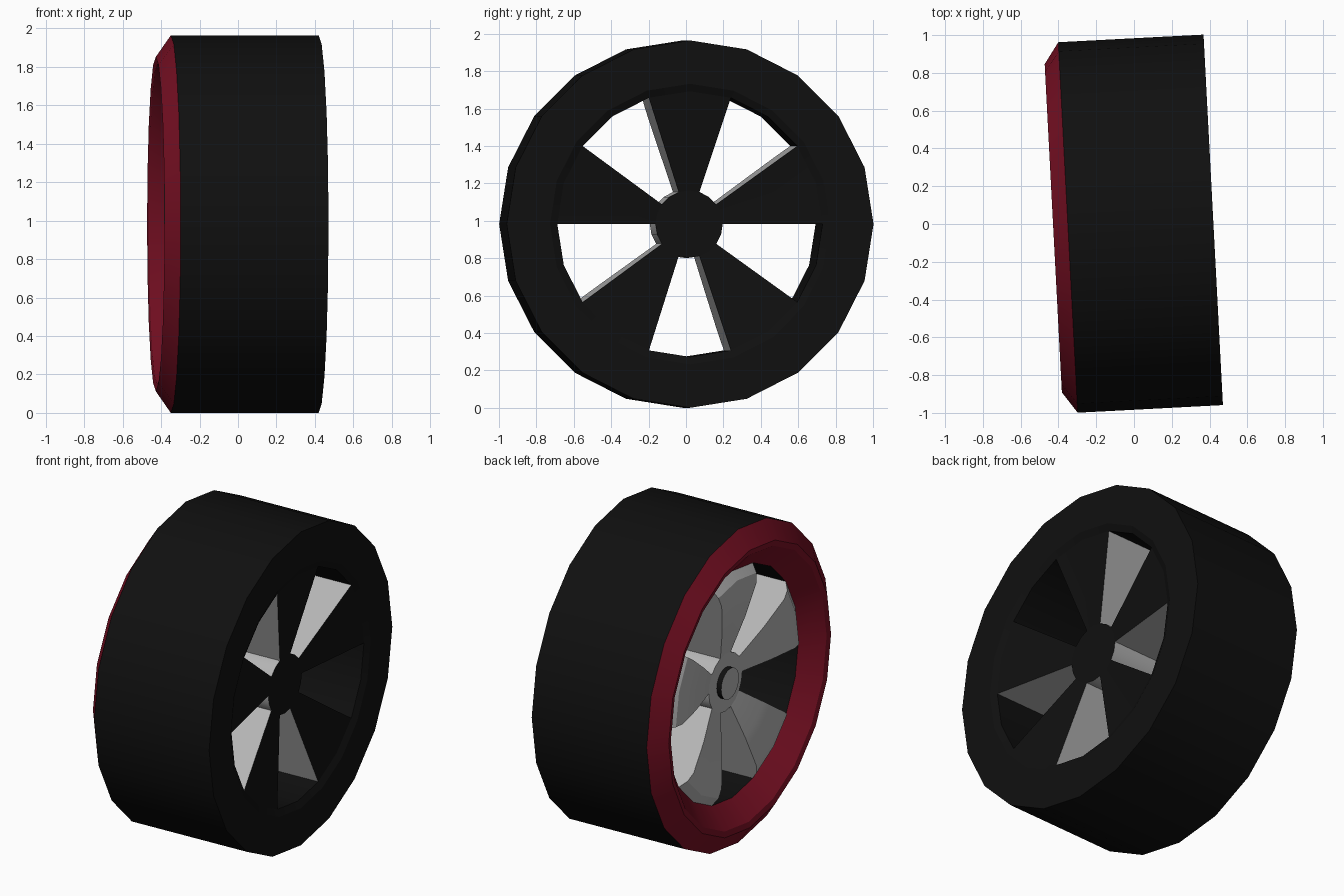
import bpy, bmesh, math
from mathutils import Matrix

if "Cube" in bpy.data.objects:
    bpy.data.objects.remove(bpy.data.objects["Cube"])

SIDES = 20
PLACE = Matrix.Translation((0, 0, 0.982)) @ Matrix.Rotation(math.radians(3), 4, 'Z')


def material(name, rgb):
    m = bpy.data.materials.new(name)
    m.diffuse_color = (*rgb, 1)
    m.use_nodes = True
    m.node_tree.nodes["Principled BSDF"].inputs["Base Color"].default_value = m.diffuse_color
    return m


BLACK = material("rubber_black", (0.005, 0.005, 0.005))
RED = material("dark_red", (0.19, 0.005, 0.017))
GREY = material("metal_grey", (0.46, 0.46, 0.46))
MATS = [BLACK, RED, GREY]


def finish(bm, name):
    bmesh.ops.recalc_face_normals(bm, faces=bm.faces)
    bm.transform(PLACE)
    me = bpy.data.meshes.new(name)
    bm.to_mesh(me)
    bm.free()
    for m in MATS:
        me.materials.append(m)
    ob = bpy.data.objects.new(name, me)
    bpy.context.collection.objects.link(ob)
    bpy.ops.object.select_all(action='DESELECT')
    ob.select_set(True)
    bpy.context.view_layer.objects.active = ob
    bpy.ops.object.shade_smooth_by_angle(angle=math.radians(25))
    return ob


def sweep(name, profile, mats, angles, full):
    """Turn a closed (radius, axial) profile about the x axis."""
    bm = bmesh.new()
    rings = []
    for d in angles:
        a = math.radians(d)
        rings.append([bm.verts.new((u, r * math.cos(a), r * math.sin(a)))
                      for r, u in profile])
    n = len(profile)
    for i in range(len(rings) - (0 if full else 1)):
        p, q = rings[i], rings[(i + 1) % len(rings)]
        for k in range(n):
            j = (k + 1) % n
            bm.faces.new((p[k], p[j], q[j], q[k])).material_index = mats[k]
    if not full:
        for ring in (rings[0], rings[-1]):
            bm.faces.new(ring).material_index = 2
    return finish(bm, name)


def disc(name, radius, u_front, u_back, front, side, back):
    """Short cylinder along the axle with a colour for each side."""
    bm = bmesh.new()
    ends = [[bm.verts.new((u, radius * math.cos(t * math.tau / SIDES),
                           radius * math.sin(t * math.tau / SIDES)))
             for t in range(SIDES)] for u in (u_front, u_back)]
    bm.faces.new(ends[0]).material_index = front
    bm.faces.new(ends[1]).material_index = back
    for i in range(SIDES):
        j = (i + 1) % SIDES
        bm.faces.new((ends[0][i], ends[0][j], ends[1][j], ends[1][i])).material_index = side
    return finish(bm, name)


# tyre with red rim lip and black inner barrel
sweep("tyre_and_lip",
      [(0.982, 0.42), (0.982, -0.35), (0.87, -0.428), (0.835, -0.42),
       (0.71, -0.31), (0.71, 0.40), (0.75, 0.42)],
      [0, 1, 1, 1, 0, 0, 0],
      [i * 360 / SIDES for i in range(SIDES)], True)

# five deep spokes: grey bulged front, grey walls, black dished back
for s in range(5):
    c = 18 + 72 * s
    sweep(f"spoke_{s + 1}",
          [(0.18, -0.265), (0.40, -0.32), (0.60, -0.355), (0.66, -0.345),
           (0.71, -0.31), (0.71, 0.40), (0.18, 0.315)],
          [2, 2, 2, 2, 0, 0, 2],
          [c - 18, c, c + 18], False)

# hub and centre cap
disc("hub", 0.18, -0.265, 0.315, 2, 2, 0)
disc("centre_cap", 0.095, -0.295, -0.26, 2, 0, 2)
